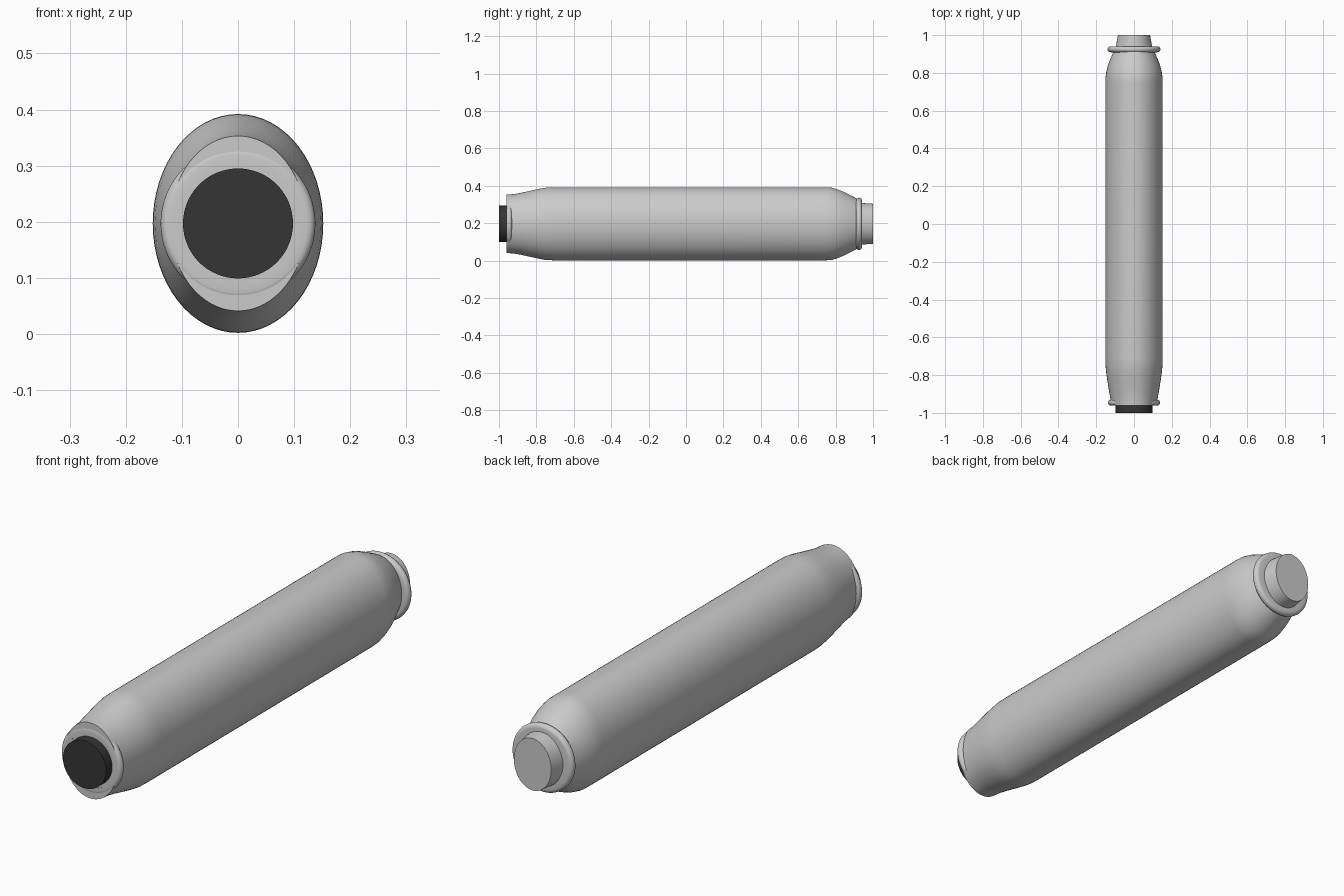
import bpy, bmesh, math

if "Cube" in bpy.data.objects:
    bpy.data.objects.remove(bpy.data.objects["Cube"])

CZ = 0.197
N = 64


def loft(name, stations, cap=True, closed=False):
    """Skin elliptical sections (y, rx, rz) along the y axis."""
    bm = bmesh.new()
    rings = []
    for y, rx, rz in stations:
        rings.append([bm.verts.new((rx * math.cos(2 * math.pi * i / N), y,
                                    CZ + rz * math.sin(2 * math.pi * i / N)))
                      for i in range(N)])
    pairs = list(zip(rings, rings[1:]))
    if closed:
        pairs.append((rings[-1], rings[0]))
    for a, b in pairs:
        for i in range(N):
            j = (i + 1) % N
            bm.faces.new((a[i], a[j], b[j], b[i]))
    if cap and not closed:
        bm.faces.new(rings[0])
        bm.faces.new(rings[-1])
    bmesh.ops.recalc_face_normals(bm, faces=bm.faces)
    me = bpy.data.meshes.new(name)
    bm.to_mesh(me)
    bm.free()
    ob = bpy.data.objects.new(name, me)
    bpy.context.collection.objects.link(ob)
    bpy.ops.object.select_all(action='DESELECT')
    ob.select_set(True)
    bpy.context.view_layer.objects.active = ob
    bpy.ops.object.shade_smooth_by_angle(angle=math.radians(35))
    return ob


def collar(name, y, half, inner, outer):
    """Round band with a half-round outer edge."""
    prof = [(y - half, inner), (y + half, inner)]
    for k in range(9):
        a = math.pi / 2 - math.pi * k / 8
        prof.append((y + half * math.sin(a), outer - half + half * math.cos(a)))
    return loft(name, [(p, r, r) for p, r in prof], closed=True)


# Oval main body with tapered ends
loft("body", [
    (-0.960, 0.121, 0.156), (-0.920, 0.126, 0.159), (-0.880, 0.133, 0.166),
    (-0.830, 0.141, 0.177), (-0.780, 0.148, 0.188), (-0.745, 0.151, 0.194),
    (-0.710, 0.152, 0.195), (0.750, 0.152, 0.195), (0.775, 0.151, 0.194),
    (0.805, 0.147, 0.186), (0.840, 0.138, 0.172), (0.870, 0.127, 0.157),
    (0.900, 0.114, 0.142), (0.920, 0.106, 0.130), (0.937, 0.098, 0.114)])

# Oval neck at the rear
loft("rear_neck", [(0.92, 0.100, 0.113), (0.94, 0.096, 0.111), (1.0, 0.085, 0.107)])

# Round collars at both ends
collar("front_collar", -0.946, 0.015, 0.108, 0.138)
collar("rear_collar", 0.925, 0.016, 0.098, 0.140)

# Dark front plug
plug = loft("front_plug", [(-1.0, 0.098, 0.098), (-0.95, 0.098, 0.098)])
dark = bpy.data.materials.new("dark_plug")
dark.diffuse_color = (0.035, 0.035, 0.037, 1)
dark.use_nodes = True
dark.node_tree.nodes["Principled BSDF"].inputs["Base Color"].default_value = dark.diffuse_color
plug.data.materials.append(dark)
